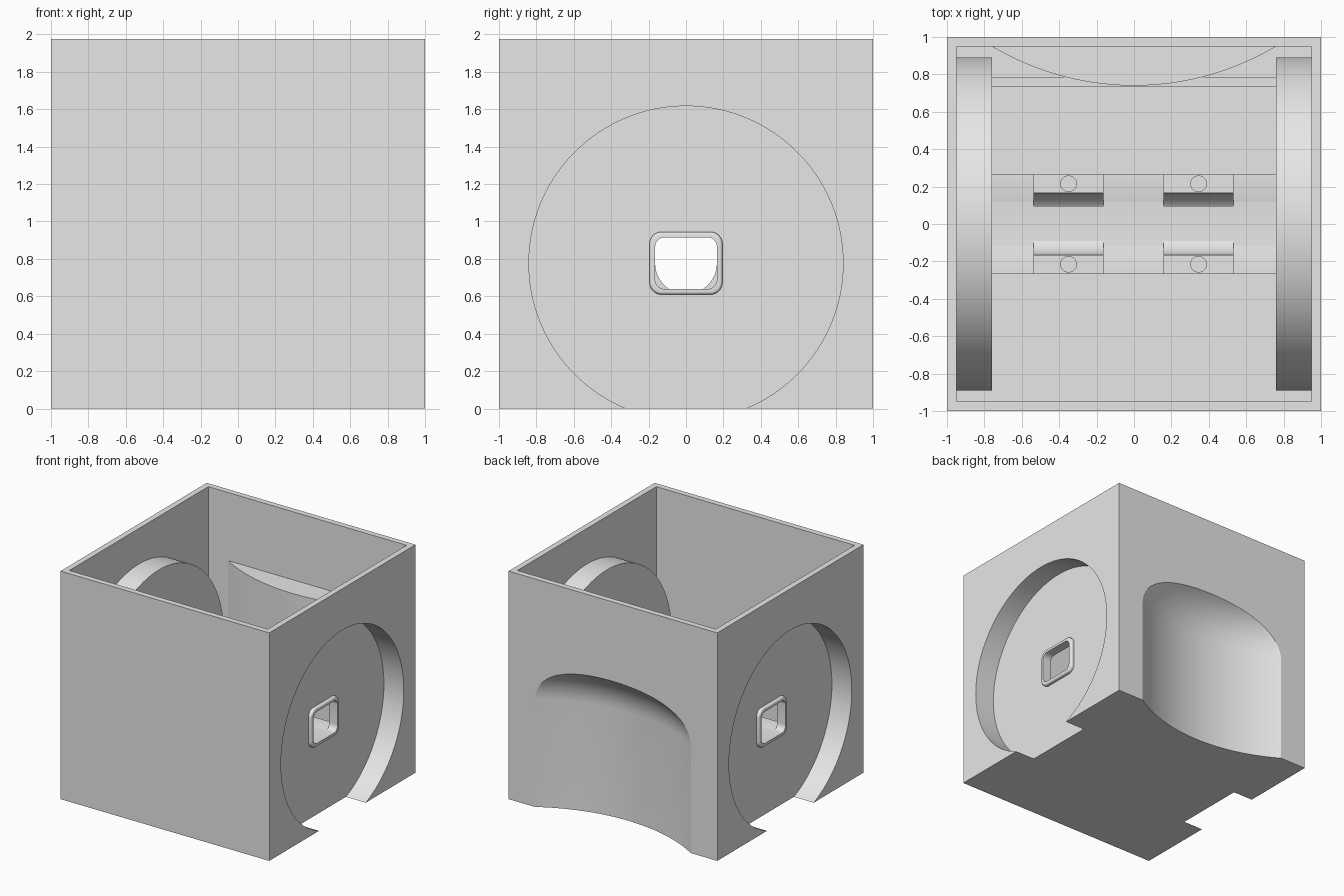
import bpy, bmesh, math
from mathutils import Matrix

old = bpy.data.objects.get("Cube")
if old:
    bpy.data.objects.remove(old, do_unlink=True)

grey = bpy.data.materials.new("plain grey")
grey.use_nodes = True
grey.diffuse_color = (0.8, 0.8, 0.8, 1)
grey.node_tree.nodes["Principled BSDF"].inputs["Base Color"].default_value = (0.8, 0.8, 0.8, 1)

AXLE_Z = 0.777    # height of the wheel wells and the shaft hole
ARCH_Y = 2.22     # vertical axis of the rear hollow
HEIGHT = 1.975
WALL = 0.05


def make(name, bm):
    bmesh.ops.recalc_face_normals(bm, faces=bm.faces)
    mesh = bpy.data.meshes.new(name)
    bm.to_mesh(mesh)
    bm.free()
    mesh.materials.append(grey)
    obj = bpy.data.objects.new(name, mesh)
    bpy.context.collection.objects.link(obj)
    return obj


def box(name, x, y, z):
    bm = bmesh.new()
    bmesh.ops.create_cube(bm, size=1)
    for v in bm.verts:
        for i, (lo, hi) in enumerate((x, y, z)):
            v.co[i] = lo if v.co[i] < 0 else hi
    return make(name, bm)


def cylinder(name, radius, length, centre, along_x=False, sides=128):
    bm = bmesh.new()
    turn = Matrix.Rotation(math.pi / 2, 4, "Y") if along_x else Matrix()
    bmesh.ops.create_cone(bm, cap_ends=True, segments=sides, radius1=radius, radius2=radius,
                          depth=length, matrix=Matrix.Translation(centre) @ turn)
    return make(name, bm)


def revolve(name, profile, y, sides=256):
    """Spin (radius, z) points about a vertical axis; the ends are capped."""
    bm = bmesh.new()
    rings = [[bm.verts.new((r * math.cos(2 * math.pi * i / sides),
                            y + r * math.sin(2 * math.pi * i / sides), z))
              for i in range(sides)] for r, z in profile]
    bridge(bm, rings)
    bm.faces.new(rings[0])
    bm.faces.new(rings[-1])
    return make(name, bm)


def bridge(bm, rings):
    for a, b in zip(rings, rings[1:]):
        for i in range(len(a)):
            j = (i + 1) % len(a)
            bm.faces.new((a[i], a[j], b[j], b[i]))


def rounded_loft(name, sections, capped):
    """Join rounded rectangles (x, half width, half height, corner radius)."""
    bm = bmesh.new()
    rings = []
    for x, w, h, r in sections:
        ring = []
        for k, (sy, sz) in enumerate(((1, 1), (-1, 1), (-1, -1), (1, -1))):
            for s in range(9):
                a = (k + s / 8) * math.pi / 2
                ring.append(bm.verts.new((x, sy * (w - r) + r * math.cos(a),
                                          AXLE_Z + sz * (h - r) + r * math.sin(a))))
        rings.append(ring)
    if capped:
        bm.faces.new(rings[0])
        bm.faces.new(rings[-1])
    else:
        rings.append(rings[0])
    bridge(bm, rings)
    return make(name, bm)


def cut(target, *cutters):
    for cutter in cutters:
        mod = target.modifiers.new("cut", "BOOLEAN")
        mod.operation = "DIFFERENCE"
        mod.solver = "EXACT"
        mod.object = cutter
        bpy.context.view_layer.update()
        graph = bpy.context.evaluated_depsgraph_get()
        mesh = bpy.data.meshes.new_from_object(target.evaluated_get(graph))
        target.modifiers.clear()
        target.data = mesh
        bpy.data.objects.remove(cutter, do_unlink=True)


def smooth(obj):
    bpy.ops.object.select_all(action="DESELECT")
    obj.select_set(True)
    bpy.context.view_layer.objects.active = obj
    bpy.ops.object.shade_smooth_by_angle(angle=math.radians(25))


# Interior space, less everything that stands inside it
interior = box("interior", (-1 + WALL, 1 - WALL), (-1 + WALL, 1 - WALL), (WALL, 2.2))
for side in (-1, 1):
    cut(interior, cylinder("drum", 0.89, 0.4, (side * 0.96, 0, AXLE_Z), True))
cut(interior,
    cylinder("rear_bulge", 1.48, 1.6, (0, ARCH_Y, 0.585), sides=256),
    box("platform", (-0.9, 0.9), (-0.268, 0.268), (-0.1, 0.64)),
    box("cross_wall", (-0.9, 0.9), (0.735, 0.785), (-0.1, 0.6)))

# Housing: open box with wheel wells, shaft hole and rear hollow
housing = box("housing", (-1, 1), (-1, 1), (0, HEIGHT))
cut(housing, interior)
for side in (-1, 1):
    cut(housing, cylinder("well", 0.84, 0.4, (side * 1.01, 0, AXLE_Z), True))
fillet = 0.4
top, radius = 1.335, 1.43
hollow = [(radius, -0.2)]
for i in range(17):
    a = i / 16 * math.pi / 2
    hollow.append((radius - fillet + fillet * math.cos(a), top - fillet + fillet * math.sin(a)))
cut(housing, revolve("rear_hollow", hollow, ARCH_Y))
cut(housing, rounded_loft("shaft_hole", [(-1.2, 0.165, 0.138, 0.05), (1.2, 0.165, 0.138, 0.05)], True))
smooth(housing)

# Raised rim around the shaft hole in each wheel well
rim_sections = [(0.80, 0.165, 0.138, 0.05), (0.84, 0.165, 0.138, 0.05)]
rim_sections.append((0.84, 0.18, 0.153, 0.05))
for i in range(1, 5):
    a = i / 4 * math.pi / 2
    grow = 0.015 * math.sin(a)
    rim_sections.append((0.825 + 0.015 * math.cos(a), 0.18 + grow, 0.153 + grow, 0.05 + grow))
rim_sections.append((0.80, 0.195, 0.168, 0.065))
for name, side in (("left_hole_rim", 1), ("right_hole_rim", -1)):
    smooth(rounded_loft(name, [(side * x, w, h, r) for x, w, h, r in rim_sections], False))

# Two cradles on the platform, each with a round seat and two screw holes
for name, x in (("left_cradle", 0.345), ("right_cradle", -0.35)):
    cradle = box(name, (x - 0.186, x + 0.186), (-0.268, 0.268), (0.63, AXLE_Z))
    cut(cradle, cylinder("seat", 0.165, 0.6, (x, 0, AXLE_Z), True, 64))
    for y in (-0.215, 0.215):
        cut(cradle, cylinder("screw_hole", 0.042, 0.2, (x, y, AXLE_Z), sides=32))
    smooth(cradle)
